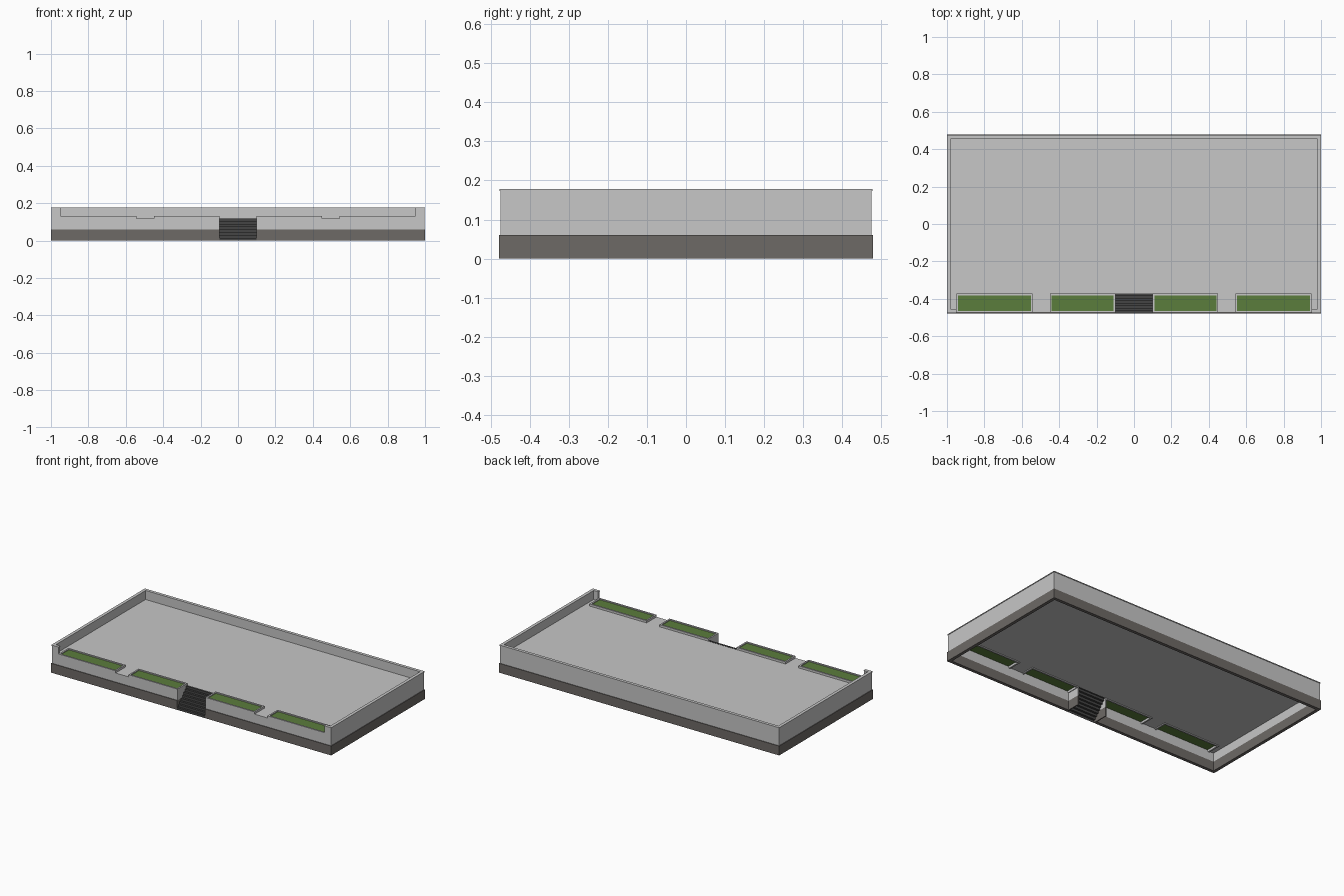
import bpy
import bmesh

if "Cube" in bpy.data.objects:
    bpy.data.objects.remove(bpy.data.objects["Cube"])


def material(name, rgb):
    m = bpy.data.materials.new(name)
    m.diffuse_color = (*rgb, 1)
    m.use_nodes = True
    m.node_tree.nodes["Principled BSDF"].inputs["Base Color"].default_value = m.diffuse_color
    return m


LIGHT = material("light_concrete", (0.57, 0.57, 0.57))
BASE = material("base_stone", (0.155, 0.142, 0.132))
DARK = material("dark_steps", (0.06, 0.06, 0.06))
GREEN = material("grass", (0.105, 0.205, 0.045))

X, Y = 1.0, 0.478            # outer footprint
BASE_Z, FLOOR_Z, RIM_Z, TOP_Z = 0.06, 0.118, 0.132, 0.178
STAIR_X, STAIR_BACK = 0.10, -0.372


def finish(name, bm, mat):
    mesh = bpy.data.meshes.new(name)
    bm.to_mesh(mesh)
    bm.free()
    mesh.materials.append(mat)
    ob = bpy.data.objects.new(name, mesh)
    bpy.context.collection.objects.link(ob)
    return ob


def boxes(name, mat, items):
    """Boxes (x0, x1, y0, y1, z0, z1) in one object; equal z gives a flat sheet."""
    bm = bmesh.new()
    for x0, x1, y0, y1, z0, z1 in items:
        low = [bm.verts.new(p) for p in
               ((x0, y0, z0), (x1, y0, z0), (x1, y1, z0), (x0, y1, z0))]
        if z0 == z1:
            bm.faces.new(low)
            continue
        high = [bm.verts.new((v.co.x, v.co.y, z1)) for v in low]
        bm.faces.new(low[::-1])
        bm.faces.new(high)
        for i in range(4):
            j = (i + 1) % 4
            bm.faces.new((low[i], low[j], high[j], high[i]))
    return finish(name, bm, mat)


def mirrored(items):
    return items + [(-b, -a, *rest) for a, b, *rest in items]


def perimeter(out, t, z0, z1, front_from):
    """Back wall, side walls and front returns starting at x = front_from."""
    x, y = X - out, Y - out
    return [(-x, x, y - t, y, z0, z1)] + mirrored([
        (x - t, x, -y + t, y - t, z0, z1),
        (front_from, x, -y, -y + t, z0, z1)])


# Foundation band, open at the stairs
boxes("base_band", BASE, perimeter(0, 0.02, 0, BASE_Z, STAIR_X))

# Upper walls: full front up to floor level, parapet above, thin coping on top
boxes("lower_wall", LIGHT, perimeter(0.004, 0.014, BASE_Z, FLOOR_Z, STAIR_X))
boxes("parapet", LIGHT, perimeter(0.004, 0.014, FLOOR_Z, 0.173, 0.95))
boxes("coping", LIGHT, perimeter(0.001, 0.02, 0.173, TOP_Z, 0.948))

# Terrace floor with openings left for planters and stairs
front = -Y + 0.004
boxes("terrace_floor", LIGHT,
      [(-0.982, 0.982, STAIR_BACK, Y - 0.018, FLOOR_Z, FLOOR_Z)]
      + mirrored([(0.45, 0.542, front, STAIR_BACK, FLOOR_Z, FLOOR_Z),
                  (0.95, 0.982, front, STAIR_BACK, FLOOR_Z, FLOOR_Z)]))

# Four planters: raised rims with grass sheets
rims, grass = [], []
t = 0.01
for a, b in ((STAIR_X, 0.45), (0.542, 0.95)):
    z0 = FLOOR_Z - 0.006
    rims += [(a, b, front, front + t, z0, RIM_Z),
             (a, b, STAIR_BACK - t, STAIR_BACK, z0, RIM_Z),
             (a, a + t, front + t, STAIR_BACK - t, z0, RIM_Z),
             (b - t, b, front + t, STAIR_BACK - t, z0, RIM_Z)]
    grass.append((a + t, b - t, front + t, STAIR_BACK - t, 0.126, 0.126))
boxes("planter_rims", LIGHT, mirrored(rims))
boxes("planter_grass", GREEN, mirrored(grass))

# Side walls of the stair opening
boxes("stair_cheeks", LIGHT, mirrored(
    [(STAIR_X, STAIR_X + 0.006, front, STAIR_BACK, BASE_Z, FLOOR_Z)]))
boxes("stair_base_cheeks", BASE, mirrored(
    [(STAIR_X, STAIR_X + 0.006, -Y, STAIR_BACK, 0, BASE_Z)]))

# Stairs: folded sheet of treads and risers
STEPS = 8
bm = bmesh.new()
run = (STAIR_BACK + Y) / STEPS
profile = [(-Y, 0)]
for i in range(STEPS):
    z = (i + 1) * (FLOOR_Z + 0.001) / STEPS
    profile += [(-Y + i * run, z), (-Y + (i + 1) * run, z)]
rows = [[bm.verts.new((s * STAIR_X, y, z)) for s in (-1, 1)] for y, z in profile]
for (a, b), (c, d) in zip(rows, rows[1:]):
    bm.faces.new((a, b, d, c))
finish("stairs", bm, DARK)
